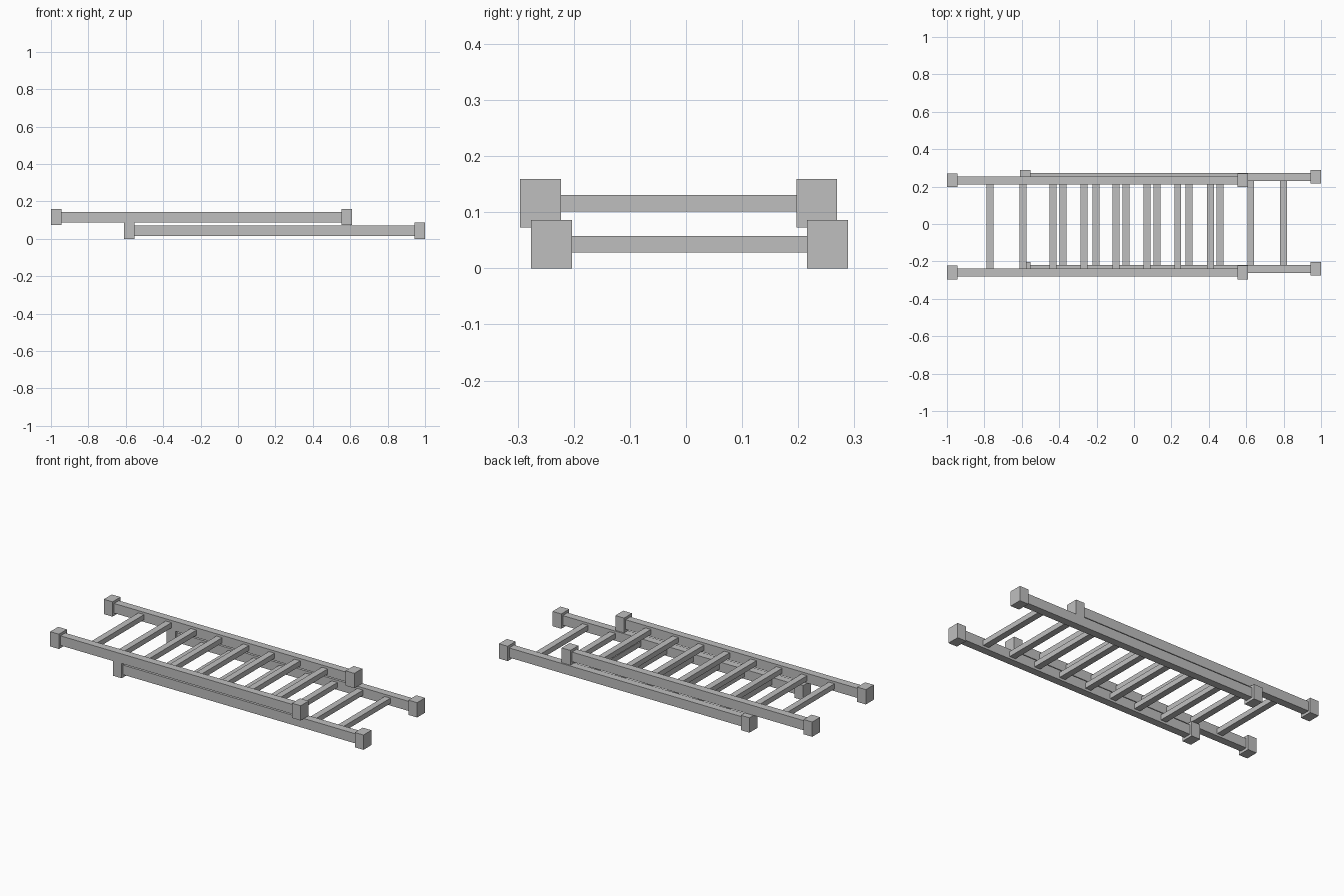
import bpy

cube = bpy.data.objects.get("Cube")
if cube:
    bpy.data.objects.remove(cube, do_unlink=True)

# Single grey metal colour
metal = bpy.data.materials.new("grey_metal")
metal.use_nodes = True
GREY = (0.52, 0.52, 0.52, 1)
metal.diffuse_color = GREY
metal.node_tree.nodes["Principled BSDF"].inputs["Base Color"].default_value = GREY


def box(name, center, size):
    bpy.ops.mesh.primitive_cube_add(size=1, location=center)
    ob = bpy.context.object
    ob.name = name
    ob.scale = size
    bpy.ops.object.transform_apply(location=False, rotation=False, scale=True)
    ob.data.materials.append(metal)
    return ob


LENGTH = 1.61       # overall length of one ladder section
CAP = (0.056, 0.073, 0.086)
RUNGS = (0.23, 0.406, 0.567, 0.732, 0.903, 1.069, 1.234, 1.41)


def ladder(label, x0, y_mid, z):
    half = 0.246    # rail centre from the ladder axis
    for side, s in (("left", 1), ("right", -1)):
        y = y_mid + s * half
        # Side rail with a block at each end
        box(f"{label}_{side}_rail", (x0 + LENGTH / 2, y, z),
            (LENGTH - CAP[0], 0.044, 0.056))
        for end, x in (("start", CAP[0] / 2), ("finish", LENGTH - CAP[0] / 2)):
            box(f"{label}_{side}_{end}_cap", (x0 + x, y, z), CAP)
    # Rungs between the rails
    for i, x in enumerate(RUNGS):
        box(f"{label}_rung_{i + 1}", (x0 + x, y_mid, z),
            (0.037, 2 * half - 0.04, 0.03))


# Two sections sliding over one another
ladder("upper", -1.0, -0.013, 0.116)
ladder("lower", 1.0 - LENGTH, 0.006, 0.043)
